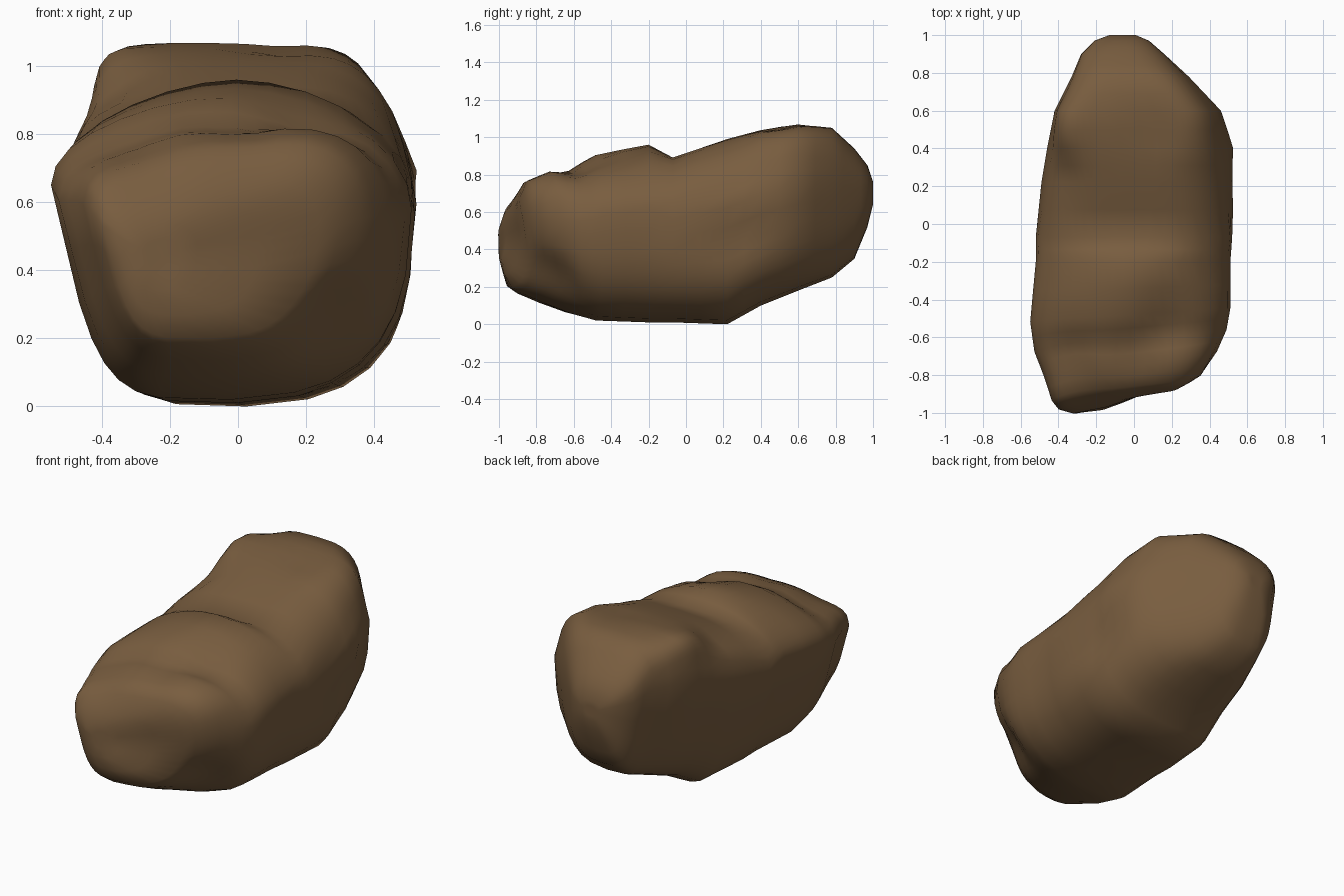
import bpy, bmesh, math
from mathutils import Vector

if "Cube" in bpy.data.objects:
    bpy.data.objects.remove(bpy.data.objects["Cube"])

SEG = 28
# Cross-sections along the boulder: y, left, right, bottom, top, squareness of the top, top taper
SECTIONS = [
    (-.945, -.32, -.12, .34, .54, 2.2, 0),
    (-.91, -.40, .24, .20, .67, 2.8, 0),
    (-.86, -.44, .36, .16, .77, 3.0, 0),
    (-.75, -.48, .44, .11, .83, 3.0, .05),
    (-.62, -.53, .49, .06, .84, 2.5, .05),
    (-.48, -.55, .51, .02, .91, 2.0, 0),
    (-.20, -.52, .51, .01, .96, 1.8, 0),
    (-.07, -.52, .52, .01, .89, 2.5, 0),
    (.22, -.49, .54, .00, .99, 3.2, .14),
    (.40, -.46, .53, .10, 1.04, 4.4, .18),
    (.60, -.42, .46, .18, 1.07, 4.5, .12),
    (.78, -.33, .29, .25, 1.05, 3.4, .06),
    (.90, -.28, .16, .35, .94, 2.8, 0),
    (.97, -.21, .08, .52, .85, 2.4, 0),
    (1.0, -.13, .01, .64, .76, 2.2, 0),
]
# Local bumps and dents: centre, push vector, radius
BUMPS = [
    ((-.34, -.80, .78), (.02, .05, -.05), .20),
    ((.24, -.82, .68), (0, -.02, .02), .16),
    ((.02, -.90, .46), (0, .03, 0), .12),
    ((-.14, -.92, .28), (0, -.02, 0), .10),
    ((.35, -.82, .20), (-.04, .07, .05), .20),
    ((.52, .28, .48), (-.05, 0, 0), .16),
    ((0, -.72, .83), (0, 0, -.03), .13),
    ((.18, -.52, .88), (0, 0, -.04), .14),
    ((-.40, .25, .98), (.01, 0, -.04), .11),
    ((-.38, .52, 1.02), (-.02, 0, .035), .12),
    ((.12, .50, 1.06), (0, 0, -.02), .12),
    ((.30, -.02, .88), (0, 0, .02), .16),
]


def power(v, n):
    return math.copysign(abs(v) ** (2 / n), v)


def section_point(sec, a):
    y, left, right, low, high, n, taper = sec
    mid, half = (left + right) / 2, (right - left) / 2
    c, s = math.cos(a), math.sin(a)
    n = n if s >= 0 else (3.0 if c > 0 else 5.0)
    x = half * power(c, n)
    # the waist is higher on the left; the underside draws in on the left
    waist = low + (high - low) * (.63 + .08 * max(0, -x / half))
    h = power(s, n)
    if s >= 0:
        x *= 1 - taper * h * (1.6 if c > 0 else .6)
        z = waist + h * (high - waist)
    else:
        x *= 1 + (.27 if c < 0 else .04) * h
        z = waist + h * (waist - low) + .06 * -h * max(0, x)
    x += mid
    # the front face is cut at a slant, with the left corner further forward
    y += .19 * x * min(1, max(0, (-.3 - y) / .5))
    return Vector((x, y, z))


# Boulder: skin the cross-sections and close both ends
bm = bmesh.new()
rings = [[bm.verts.new(section_point(s, 2 * math.pi * i / SEG)) for i in range(SEG)]
         for s in SECTIONS]
for r0, r1 in zip(rings, rings[1:]):
    for i in range(SEG):
        j = (i + 1) % SEG
        bm.faces.new((r0[i], r0[j], r1[j], r1[i]))
caps = [bm.faces.new(rings[0]), bm.faces.new(rings[-1])]
bmesh.ops.poke(bm, faces=caps)
bmesh.ops.recalc_face_normals(bm, faces=bm.faces)
bmesh.ops.subdivide_edges(bm, edges=bm.edges[:], cuts=1, use_grid_fill=True)

# Weathered bumps and dents
for v in bm.verts:
    p = v.co.copy()
    for centre, push, r in BUMPS:
        v.co += Vector(push) * math.exp(-((p - Vector(centre)).length / r) ** 2)
low = min(v.co.z for v in bm.verts)
for v in bm.verts:
    v.co.z -= low
mesh = bpy.data.meshes.new("boulder")
bm.to_mesh(mesh)
bm.free()

boulder = bpy.data.objects.new("boulder", mesh)
bpy.context.collection.objects.link(boulder)
brown = bpy.data.materials.new("earth brown")
brown.diffuse_color = (.19, .11, .05, 1)
brown.use_nodes = True
brown.node_tree.nodes["Principled BSDF"].inputs["Base Color"].default_value = brown.diffuse_color
mesh.materials.append(brown)
mesh.shade_smooth()
